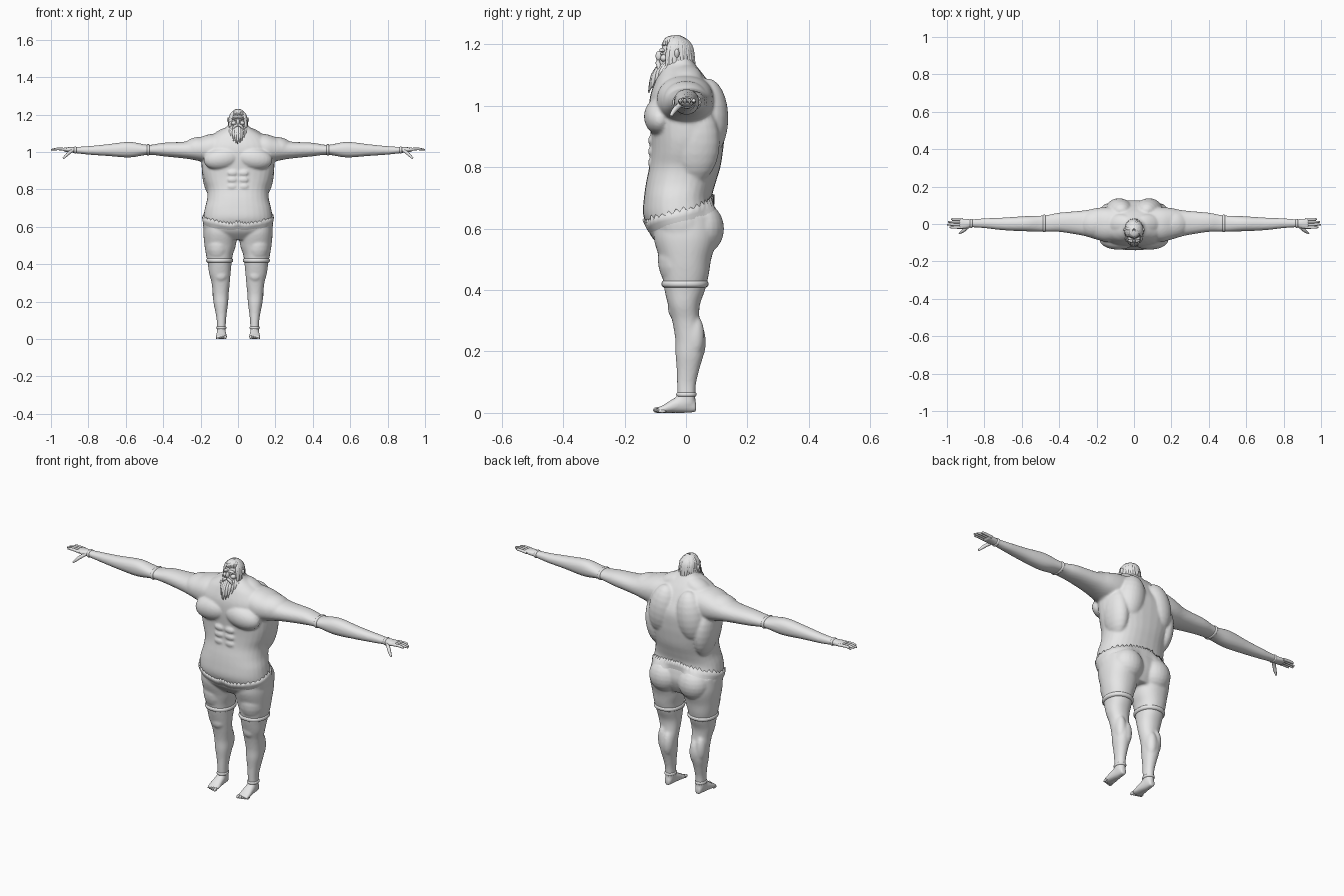
import bpy, bmesh, math, random
from mathutils import Vector, Matrix
from mathutils.bvhtree import BVHTree

random.seed(4)
cube = bpy.data.objects.get("Cube")
if cube:
    bpy.data.objects.remove(cube, do_unlink=True)

clay = bpy.data.materials.new("pale_grey_clay")
clay.use_nodes = True
clay.diffuse_color = (0.8, 0.8, 0.8, 1)
clay.node_tree.nodes["Principled BSDF"].inputs["Base Color"].default_value = (0.8, 0.8, 0.8, 1)


def add_object(name, mesh):
    if not mesh.materials:
        mesh.materials.append(clay)
    mesh.polygons.foreach_set("use_smooth", [True] * len(mesh.polygons))
    obj = bpy.data.objects.new(name, mesh)
    bpy.context.collection.objects.link(obj)
    return obj


def finish(name, bm):
    bmesh.ops.recalc_face_normals(bm, faces=bm.faces)
    mesh = bpy.data.meshes.new(name)
    bm.to_mesh(mesh)
    bm.free()
    return add_object(name, mesh)


def dense(rows, steps=6):
    """Smoothly interpolate profile rows."""
    rows = [Vector(r) for r in rows]
    out = []
    for i in range(len(rows) - 1):
        a, b, c, d = rows[max(i - 1, 0)], rows[i], rows[i + 1], rows[min(i + 2, len(rows) - 1)]
        for k in range(steps):
            t = k / steps
            out.append(b + (c - a) * t / 2 + (a - b * 2.5 + c * 2 - d / 2) * t * t
                       + (b * 3 - a - c * 3 + d) * t ** 3 / 2)
    return out + [rows[-1]]


def loft(bm, rows, axis, side=1, power=2.2, sides=32):
    """Skin rows of (position, low, high, low, high) along an axis."""
    rings = []
    for t, a0, a1, b0, b1 in rows:
        ring = []
        for k in range(sides):
            ang = math.tau * k / sides
            c, s = math.cos(ang), math.sin(ang)
            a = (a0 + a1) / 2 + (a1 - a0) / 2 * math.copysign(abs(c) ** (2 / power), c)
            b = (b0 + b1) / 2 + (b1 - b0) / 2 * math.copysign(abs(s) ** (2 / power), s)
            x, y, z = {"x": (t, a, b), "y": (a, t, b), "z": (a, b, t)}[axis]
            ring.append(bm.verts.new((x * side, y, z)))
        rings.append(ring)
    for low, high in zip(rings, rings[1:]):
        for k in range(sides):
            n = (k + 1) % sides
            bm.faces.new((low[k], low[n], high[n], high[k]))
    bm.faces.new(rings[0])
    bm.faces.new(rings[-1])


def blob(bm, centre, radii, tilt=0, segments=24):
    mat = Matrix.Translation(centre) @ Matrix.Rotation(tilt, 4, "Y") @ Matrix.Diagonal((*radii, 1))
    bmesh.ops.create_uvsphere(bm, u_segments=segments, v_segments=segments // 2, radius=1, matrix=mat)


def strands(name, locks, taper):
    """Tapered tubes through control points, turned into a mesh."""
    curve = bpy.data.curves.new(name, "CURVE")
    curve.dimensions = "3D"
    curve.bevel_depth = 1
    curve.bevel_resolution = 2
    curve.use_fill_caps = True
    for points, radius in locks:
        spline = curve.splines.new("NURBS")
        spline.points.add(len(points) - 1)
        spline.order_u = 3
        spline.use_endpoint_u = True
        spline.resolution_u = 5
        for p, co, f in zip(spline.points, points, taper):
            p.co = (*co, 1)
            p.radius = radius * f
    helper = bpy.data.objects.new(name + "_path", curve)
    bpy.context.collection.objects.link(helper)
    bpy.context.view_layer.update()
    mesh = bpy.data.meshes.new_from_object(helper.evaluated_get(bpy.context.evaluated_depsgraph_get()))
    bpy.data.objects.remove(helper, do_unlink=True)
    return add_object(name, mesh)


# Profiles: torso (z, x, x, y, y), leg (z, x, x, y, y), arm (x, y, y, z, z), foot (y, x, x, z, z)
torso = dense([(z, -w, w, f, b) for z, w, f, b in (
    (.53, .12, -.07, .07), (.57, .175, -.11, .09), (.61, .187, -.128, .1), (.65, .185, -.14, .095),
    (.7, .177, -.137, .085), (.75, .165, -.13, .097), (.8, .165, -.12, .112), (.85, .182, -.115, .12),
    (.9, .193, -.115, .125), (.97, .195, -.12, .125), (1.03, .185, -.117, .1), (1.08, .145, -.1, .072),
    (1.11, .1, -.085, .05), (1.135, .06, -.07, .03), (1.16, .045, -.06, .015))])
leg = dense([(.64, .02, .18, -.1, .09), (.57, .006, .185, -.105, .1), (.5, .012, .179, -.086, .082),
             (.45, .028, .171, -.078, .074), (.4, .035, .161, -.07, .062), (.35, .04, .154, -.058, .045),
             (.3, .044, .141, -.045, .045), (.24, .05, .135, -.035, .061), (.19, .053, .13, -.034, .057),
             (.14, .06, .12, -.03, .043), (.09, .065, .113, -.029, .032), (.03, .066, .113, -.027, .03)])
arm = dense([(.08, -.09, .09, .95, 1.1), (.15, -.095, .09, .94, 1.095), (.2, -.083, .085, .95, 1.08),
             (.25, -.068, .075, .96, 1.062), (.3, -.057, .069, .967, 1.054), (.4, -.042, .06, .977, 1.049),
             (.48, -.04, .046, .985, 1.038), (.58, -.039, .042, .971, 1.054), (.7, -.033, .034, .979, 1.041),
             (.8, -.022, .03, .986, 1.031), (.87, -.018, .025, .994, 1.027), (.9, -.025, .029, .998, 1.026),
             (.935, -.024, .031, 1.003, 1.024)])
foot = dense([(.033, .074, .104, .002, .035), (.0, .067, .111, 0, .065), (-.04, .062, .116, 0, .047),
              (-.075, .059, .12, 0, .025), (-.092, .062, .118, .001, .018)])

# Body: overlapping volumes fused into one skin
bm = bmesh.new()
loft(bm, torso, "z", power=2.35)
for side in (1, -1):
    loft(bm, leg, "z", side)
    loft(bm, arm, "x", side)
    loft(bm, foot, "y", side)
    for centre, radii, tilt in (
            ((.085, -.085, .965), (.1, .052, .06), .15),     # chest
            ((.08, .07, .96), (.075, .068, .13), -.15),      # shoulder blade
            ((.14, .03, .88), (.052, .08, .13), .1),         # flank
            ((.215, 0, 1.02), (.085, .075, .06), .2),        # shoulder
            ((.075, 0, 1.085), (.085, .055, .04), .45),      # neck slope
            ((.085, .05, .6), (.082, .074, .085), 0),        # buttock
            ((.105, -.02, .5), (.068, .072, .1), 0),         # thigh
            ((.08, .03, .23), (.03, .035, .07), 0),          # inner calf
            ((.11, .028, .25), (.027, .032, .07), 0),        # outer calf
            ((.092, -.035, .34), (.035, .024, .035), 0)):    # knee
        blob(bm, (centre[0] * side, *centre[1:]), radii, tilt * side)
    for row in range(3):                                     # stomach muscles
        blob(bm, (.03 * side, -.112, .815 + row * .036), (.027, .012, .016))
body = finish("body", bm)
remesh = body.modifiers.new("fuse", "REMESH")
remesh.mode = "VOXEL"
remesh.voxel_size = .006
remesh.use_smooth_shade = True
soften = body.modifiers.new("soften", "SMOOTH")
soften.factor = .5
soften.iterations = 4


# Bands: hems, anklets, arm bands and wrist bands
def band(name, rows, at, axis, half, bulge):
    base = min(rows, key=lambda r: abs(r[0] - at))
    bm = bmesh.new()
    for side in (1, -1):
        ring = []
        for k in range(7):
            u = k / 3 - 1
            g = bulge * math.sqrt(max(0, 1 - u * u)) - .002
            ring.append((at + u * half, base[1] - g, base[2] + g, base[3] - g, base[4] + g))
        loft(bm, ring, axis, side)
    finish(name, bm)


band("shorts_hems", leg, .42, "z", .012, .009)
band("anklets", leg, .06, "z", .008, .006)
band("arm_bands", arm, .48, "x", .008, .006)
band("wrist_bands", arm, .87, "x", .007, .005)

# Ragged waistband draped on the hips
bpy.context.view_layer.update()
skin = BVHTree.FromObject(body, bpy.context.evaluated_depsgraph_get())
bm = bmesh.new()
rows, count = [], 96
for drop, lift in ((-.04, -.002), (-.015, .005), (0, .007), (.002, -.002)):
    ring = []
    for k in range(count):
        ang = math.tau * k / count
        ray = Vector((math.cos(ang), math.sin(ang), 0))
        jag = random.uniform(.006, .018) * (k % 2) * (drop > -.01)
        z = .652 + .045 * ray.y + .012 * max(0, -ray.y) ** 40 + drop + jag
        hit = skin.ray_cast(Vector((0, -.02, z)), ray)[0] or Vector((0, -.02, z)) + ray * .15
        ring.append(bm.verts.new(hit + ray * lift))
    rows.append(ring)
for low, high in zip(rows, rows[1:]):
    for k in range(count):
        n = (k + 1) % count
        bm.faces.new((low[k], low[n], high[n], high[k]))
finish("ragged_waistband", bm)

# Fingers, thumbs and toes
digits = []
toes = bmesh.new()
for side in (1, -1):
    for k, reach in enumerate((.985, 1.0, .995, .975)):
        y = -.018 + k * .0145
        digits.append(([(.915 * side, y, 1.013), (.95 * side, y, 1.017), (.975 * side, y, 1.016),
                        (reach * side, y, 1.012)], .0075))
    digits.append(([(.885 * side, -.012, 1.008), (.905 * side, -.03, .995), (.92 * side, -.042, .98),
                    (.934 * side, -.05, .966)], .009))
    for k in range(5):
        size = .0095 - .001 * k
        blob(toes, ((.068 + k * .0115) * side, -.094 + .004 * k, size), (size * .75, .014, size), 0, 12)
strands("fingers", digits, (1, 1, .9, .5))
finish("toes", toes)

# Head with brow, nose, cheeks, eyes and ears
bm = bmesh.new()
blob(bm, (0, -.033, 1.167), (.041, .05, .056))
blob(bm, (0, -.055, 1.135), (.034, .034, .04))
blob(bm, (0, -.087, 1.162), (.0085, .012, .017))
for side in (1, -1):
    blob(bm, (.016 * side, -.077, 1.181), (.018, .01, .006), .2 * side)
    blob(bm, (.022 * side, -.071, 1.155), (.014, .013, .012))
    blob(bm, (.015 * side, -.077, 1.17), (.007, .006, .005), 0, 12)
    blob(bm, (.047 * side, -.03, 1.168), (.01, .009, .018), .4 * side, 16)
finish("head", bm)


def on_head(az, el, scale=1):
    a, e = math.radians(az), math.radians(el)
    return Vector((.044 * scale * math.sin(a) * math.cos(e), -.033 - .053 * scale * math.cos(a) * math.cos(e),
                   1.165 + .059 * scale * math.sin(e)))


# Hair: long locks round the sides and back, short locks over the brow
locks = []
for layer in range(3):
    for k in range(20):
        az = 62 + k * 12.4 + layer * 4
        end = on_head(az, 0, 1.18 - layer * .07)
        end.z = random.uniform(1.075, 1.11) + layer * .02
        locks.append(([on_head(az, 84), on_head(az + 6, 50, 1.02), on_head(az - 4, 8, 1.04), end],
                      random.uniform(.008, .011)))
for k in range(11):
    az = -60 + k * 12
    locks.append(([on_head(az, 88), on_head(az + 5, 68, 1.02), on_head(az, 50, 1.03), on_head(az + 8, 32, 1.0)],
                  .008))
strands("hair", locks, (.7, 1, .9, .25))

# Beard and moustache
locks = []
for layer in range(4):
    for k in range(13):
        az = -84 + k * 14 + random.uniform(-4, 4)
        s = math.sin(math.radians(az))
        tip = Vector((s * (.048 - layer * .006), -.122 + .055 * s * s + layer * .004,
                      1.04 + .04 * abs(s) + layer * .013))
        root = on_head(az, -28 - layer * 4, .98)
        mid = root.lerp(tip, .55) + Vector((s * .006, -.008, 0))
        locks.append(([root, root.lerp(mid, .5) + Vector((0, -.003, 0)), mid, tip], random.uniform(.008, .011)))
for side in (1, -1):
    locks.append(([(.002 * side, -.09, 1.144), (.014 * side, -.093, 1.142), (.026 * side, -.087, 1.128),
                   (.032 * side, -.088, 1.105)], .008))
strands("beard", locks, (.8, 1, .9, .2))
